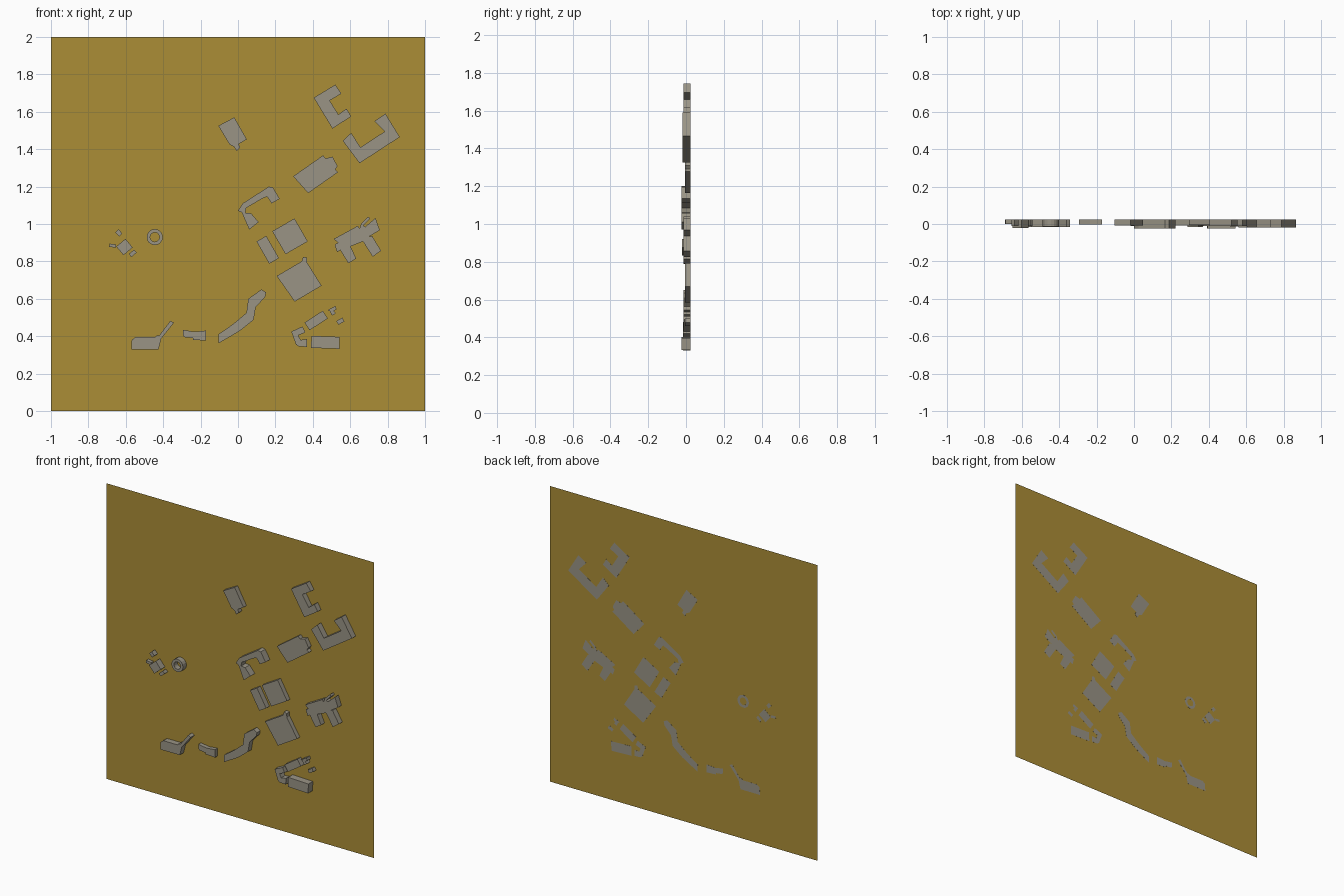
import bpy, bmesh, math

BACK = 0.024          # y of the board; buildings rise towards -y


def material(name, color):
    m = bpy.data.materials.new(name)
    m.diffuse_color = (*color, 1)
    return m


GOLD = material("gold", (0.41, 0.27, 0.037))
STONE = material("stone", (0.32, 0.295, 0.235))


def finish(name, bm, mat):
    me = bpy.data.meshes.new(name)
    bm.to_mesh(me)
    bm.free()
    me.materials.append(mat)
    ob = bpy.data.objects.new(name, me)
    bpy.context.collection.objects.link(ob)
    return ob


def footprint(name, height, *pts):
    """Extrude an (x, z) outline forward from the board."""
    bm = bmesh.new()
    y = BACK + 0.0004
    face = bm.faces.new([bm.verts.new((x, y, z)) for x, z in pts])
    ext = bmesh.ops.extrude_face_region(bm, geom=[face], use_keep_orig=True)
    for v in ext["geom"]:
        if isinstance(v, bmesh.types.BMVert):
            v.co.y = BACK - height
    bmesh.ops.recalc_face_normals(bm, faces=bm.faces)
    return finish(name, bm, STONE)


def block(name, height, x, z, w, d, deg):
    """Rectangular building, turned by deg on the board."""
    c, s = math.cos(math.radians(deg)), math.sin(math.radians(deg))
    corners = [(-w / 2, -d / 2), (w / 2, -d / 2), (w / 2, d / 2), (-w / 2, d / 2)]
    footprint(name, height, *[(x + a * c - b * s, z + a * s + b * c) for a, b in corners])


def ring(name, height, x, z, r_out, r_in, n=16):
    """Round building with an open court."""
    bm = bmesh.new()
    loops = []
    for r, y in ((r_out, BACK + 0.0004), (r_out, BACK - height),
                 (r_in, BACK - height), (r_in, BACK + 0.0004)):
        loops.append([bm.verts.new((x + r * math.cos(math.tau * i / n), y,
                                    z + r * math.sin(math.tau * i / n))) for i in range(n)])
    for k in range(4):
        a, b = loops[k], loops[(k + 1) % 4]
        for i in range(n):
            j = (i + 1) % n
            bm.faces.new((a[i], a[j], b[j], b[i]))
    bmesh.ops.recalc_face_normals(bm, faces=bm.faces)
    finish(name, bm, STONE)


# Upright board
bm = bmesh.new()
bm.faces.new([bm.verts.new((x, BACK, z)) for x, z in ((-1, 0), (1, 0), (1, 2), (-1, 2))])
finish("site_board", bm, GOLD)

# Upper buildings
footprint("upper_hall", 0.032, (-0.105, 1.525), (-0.02, 1.57), (0.047, 1.453), (0.003, 1.427),
          (0.012, 1.408), (-0.008, 1.39), (-0.02, 1.412), (-0.045, 1.425))
footprint("upper_court", 0.036, (0.405, 1.675), (0.52, 1.745), (0.553, 1.697), (0.49, 1.66),
          (0.537, 1.585), (0.58, 1.617), (0.605, 1.575), (0.505, 1.51))
footprint("right_court", 0.042, (0.56, 1.445), (0.605, 1.487), (0.655, 1.41), (0.785, 1.495),
          (0.73, 1.55), (0.788, 1.59), (0.865, 1.465), (0.65, 1.325))
footprint("middle_hall", 0.03, (0.295, 1.255), (0.455, 1.367), (0.468, 1.35), (0.505, 1.36),
          (0.532, 1.31), (0.52, 1.29), (0.535, 1.277), (0.375, 1.165))

# Central buildings
footprint("hooked_wing", 0.048, (0.0, 1.07), (0.025, 1.11), (0.165, 1.2), (0.187, 1.195),
          (0.223, 1.135), (0.18, 1.11), (0.155, 1.147), (0.128, 1.135), (0.043, 1.085),
          (0.04, 1.06), (0.07, 1.057), (0.11, 1.01), (0.06, 0.97), (0.02, 1.062))
block("narrow_hall", 0.036, 0.159, 0.862, 0.06, 0.137, 30)
block("square_hall", 0.032, 0.278, 0.934, 0.137, 0.142, 30)
footprint("large_hall", 0.03, (0.207, 0.722), (0.34, 0.8), (0.348, 0.825), (0.368, 0.82),
          (0.37, 0.793), (0.447, 0.67), (0.303, 0.585))
footprint("comb_building", 0.038, (0.512, 0.92), (0.64, 0.99), (0.65, 0.975), (0.66, 1.005),
          (0.698, 1.04), (0.706, 1.028), (0.67, 0.992), (0.68, 0.985), (0.735, 1.032),
          (0.758, 0.967), (0.7, 0.932), (0.717, 0.936), (0.765, 0.857), (0.72, 0.825),
          (0.668, 0.907), (0.602, 0.88), (0.632, 0.815), (0.59, 0.79), (0.547, 0.86),
          (0.53, 0.85), (0.517, 0.89), (0.535, 0.9))

# Small cluster and round building on the left
ring("round_building", 0.038, -0.445, 0.93, 0.043, 0.025)
for i, (h, x, z, w, d, a) in enumerate((
        (0.045, -0.607, 0.877, 0.064, 0.06, 40),
        (0.036, -0.637, 0.952, 0.03, 0.024, -48),
        (0.024, -0.67, 0.884, 0.036, 0.017, -8),
        (0.036, -0.563, 0.843, 0.037, 0.021, 40))):
    block(f"small_house_{i}", h, x, z, w, d, a)

# Lower buildings
footprint("lower_left_building", 0.04, (-0.57, 0.33), (-0.568, 0.38), (-0.548, 0.395),
          (-0.443, 0.395), (-0.436, 0.403), (-0.42, 0.405), (-0.362, 0.482), (-0.343, 0.472),
          (-0.41, 0.388), (-0.425, 0.33))
footprint("low_wing", 0.027, (-0.295, 0.41), (-0.293, 0.434), (-0.235, 0.424), (-0.17, 0.43),
          (-0.17, 0.377), (-0.24, 0.38), (-0.24, 0.39), (-0.288, 0.395))

# Stepped winding terrace
footprint("terrace_0", 0.024, (-0.105, 0.41), (-0.06, 0.441), (-0.035, 0.402), (-0.103, 0.363))
footprint("terrace_1", 0.03, (-0.06, 0.441), (-0.02, 0.47), (0.012, 0.43), (-0.035, 0.402))
footprint("terrace_2", 0.036, (-0.02, 0.47), (0.045, 0.525), (0.055, 0.6), (0.125, 0.65),
          (0.15, 0.635), (0.145, 0.61), (0.095, 0.555), (0.083, 0.487), (0.012, 0.43))

# Lower right group
block("long_block", 0.048, 0.467, 0.367, 0.151, 0.064, -2)
footprint("hook_block", 0.04, (0.285, 0.425), (0.345, 0.452), (0.36, 0.42), (0.322, 0.405),
          (0.335, 0.38), (0.37, 0.385), (0.368, 0.343), (0.325, 0.345), (0.31, 0.355))
block("slanted_block", 0.036, 0.418, 0.484, 0.116, 0.049, 33)
footprint("stepped_house", 0.036, (0.48, 0.54), (0.52, 0.562), (0.527, 0.545), (0.512, 0.535),
          (0.523, 0.522), (0.503, 0.51), (0.49, 0.535))
block("corner_house", 0.03, 0.547, 0.48, 0.037, 0.023, 30)
